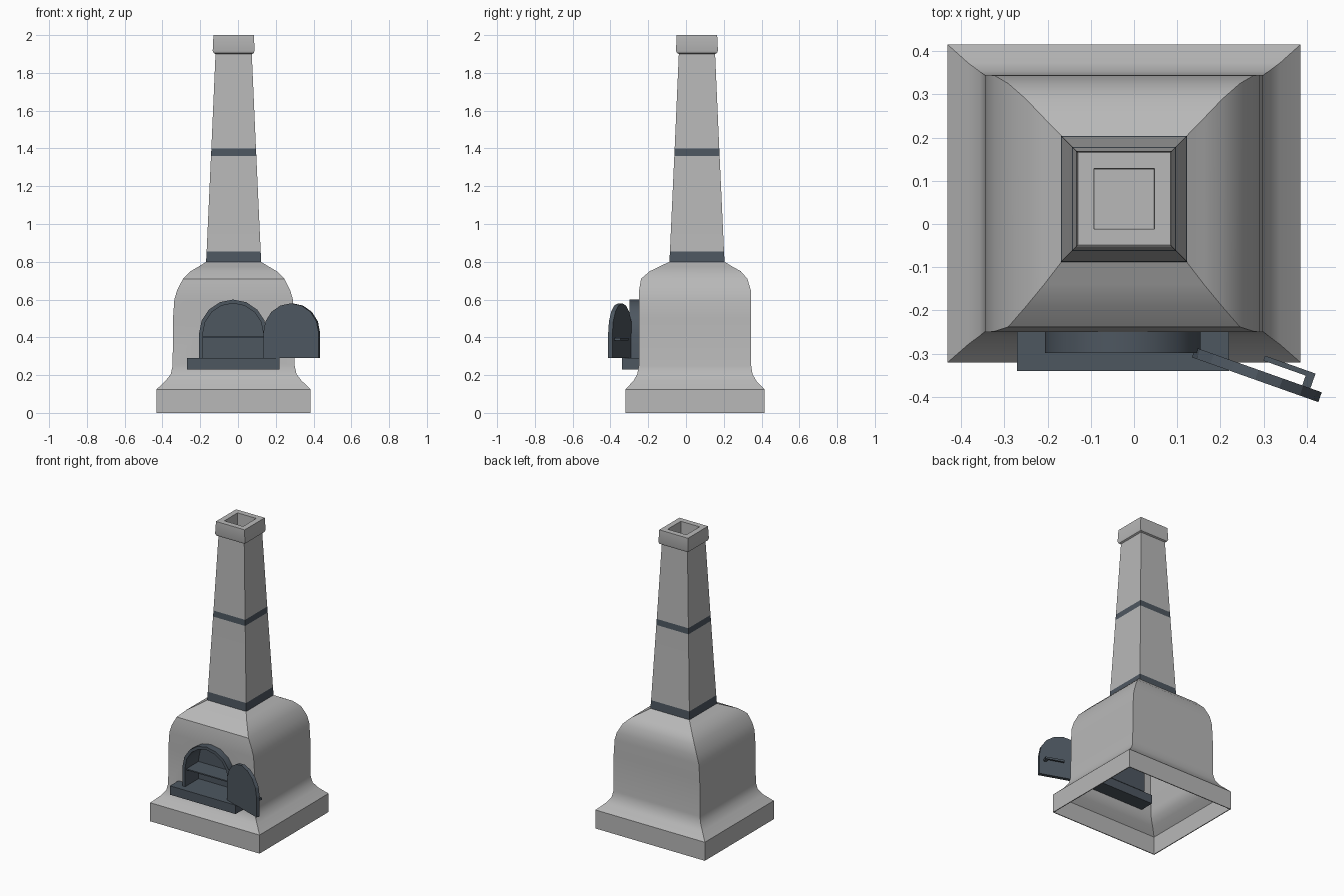
import bpy, bmesh, math
from mathutils import Matrix, Vector

cube = bpy.data.objects.get("Cube")
if cube:
    bpy.data.objects.remove(cube, do_unlink=True)


def material(name, rgb):
    m = bpy.data.materials.new(name)
    m.use_nodes = True
    m.diffuse_color = (*rgb, 1)
    bsdf = m.node_tree.nodes["Principled BSDF"]
    bsdf.inputs["Base Color"].default_value = (*rgb, 1)
    bsdf.inputs["Roughness"].default_value = 0.8
    return m


STONE = material("pale grey stone", (0.48, 0.48, 0.48))
IRON = material("slate blue iron", (0.075, 0.095, 0.118))


def finish(bm, name, mats, matrix=None):
    me = bpy.data.meshes.new(name)
    if matrix:
        bm.transform(matrix)
    bm.to_mesh(me)
    bm.free()
    ob = bpy.data.objects.new(name, me)
    bpy.context.collection.objects.link(ob)
    for m in mats:
        me.materials.append(m)
    return ob


def select(ob):
    bpy.ops.object.select_all(action="DESELECT")
    ob.select_set(True)
    bpy.context.view_layer.objects.active = ob


def smooth(ob, angle=32):
    select(ob)
    bpy.ops.object.shade_smooth_by_angle(angle=math.radians(angle))


def apply(ob, mod):
    select(ob)
    bpy.ops.object.modifier_apply(modifier=mod.name)


def loft(rings, cap=False):
    """Skin a stack of rectangles given as (z, x0, x1, y0, y1)."""
    bm = bmesh.new()
    loops = [[bm.verts.new(p) for p in ((x0, y0, z), (x1, y0, z), (x1, y1, z), (x0, y1, z))]
             for z, x0, x1, y0, y1 in rings]
    for a, b in zip(loops, loops[1:]):
        for i in range(4):
            j = (i + 1) % 4
            bm.faces.new((a[i], a[j], b[j], b[i]))
    if cap:
        bm.faces.new(loops[-1])
    return bm


def box(name, lo, hi, mat, matrix=None):
    bm = bmesh.new()
    bmesh.ops.create_cube(bm, size=1)
    size = [h - l for l, h in zip(lo, hi)]
    mid = [(h + l) / 2 for l, h in zip(lo, hi)]
    bm.transform(Matrix.Translation(mid) @ Matrix.Diagonal((*size, 1)))
    return finish(bm, name, [mat], matrix)


def arch(cx, r, z0, spring, n=8):
    """Arched outline in x and z, open at the foot."""
    pts = [(cx + r, z0)]
    for i in range(n + 1):
        a = math.pi * i / n
        pts.append((cx + r * math.cos(a), spring + r * math.sin(a)))
    return pts + [(cx - r, z0)]


def prism(name, outline, y0, y1, mat, matrix=None):
    bm = bmesh.new()
    face = bm.faces.new([bm.verts.new((x, y0, z)) for x, z in outline])
    ext = bmesh.ops.extrude_face_region(bm, geom=[face])
    verts = [v for v in ext["geom"] if isinstance(v, bmesh.types.BMVert)]
    bmesh.ops.translate(bm, vec=(0, y1 - y0, 0), verts=verts)
    bmesh.ops.recalc_face_normals(bm, faces=bm.faces)
    return finish(bm, name, [mat], matrix)


# Hollow body: half width, front and back for each height
CX, CY = -0.023, 0.058
profile = [
    (0, 0.408, -0.32, 0.415), (0.125, 0.408, -0.32, 0.415),
    (0.17, 0.36, -0.278, 0.372), (0.205, 0.333, -0.258, 0.352),
    (0.25, 0.323, -0.25, 0.345), (0.5, 0.321, -0.25, 0.345),
    (0.6, 0.314, -0.25, 0.345), (0.65, 0.299, -0.248, 0.343),
    (0.71, 0.268, -0.238, 0.325), (0.75, 0.228, -0.192, 0.29),
    (0.775, 0.185, -0.14, 0.245), (0.8, 0.145, -0.088, 0.204),
]
body = finish(loft([(z, CX - h, CX + h, f, b) for z, h, f, b in profile]), "oven_body", [STONE])
shell = body.modifiers.new("shell", "SOLIDIFY")
shell.thickness = 0.008
shell.offset = -1
apply(body, shell)

# Arched mouth cut through the front wall
AX, SPRING, SILL = -0.026, 0.42, 0.29
cutter = prism("mouth_cutter", arch(AX, 0.17, 0.28, SPRING), -0.35, -0.19, IRON)
cutter.hide_render = True
cut = body.modifiers.new("mouth", "BOOLEAN")
cut.operation = "DIFFERENCE"
cut.solver = "EXACT"
cut.object = cutter
apply(body, cut)
bpy.data.objects.remove(cutter, do_unlink=True)
smooth(body)

# Tapered chimney with two iron bands, a flared cap and a sunk flue
stack = [(0.8, 0.146), (0.855, 0.143), (1.36, 0.12), (1.4, 0.118), (1.9, 0.096),
         (1.905, 0.106), (1.918, 0.111), (2.0, 0.107), (2.0, 0.07), (1.9, 0.068)]
bm = loft([(z, CX - h, CX + h, CY - h, CY + h) for z, h in stack], cap=True)
for f in bm.faces:
    z = f.calc_center_median().z
    f.material_index = int(0.8 < z < 0.855 or 1.36 < z < 1.4)
smooth(finish(bm, "chimney", [STONE, IRON]))

# Iron arch frame, running back as the firebox vault
outer, inner = arch(AX, 0.18, SILL, SPRING), arch(AX, 0.16, SILL, SPRING)
smooth(prism("arch_frame", outer + inner[::-1], -0.298, -0.15, IRON), 25)
prism("firebox_back", outer, -0.155, -0.147, IRON)
box("hearth_slab", (-0.27, -0.34, 0.23), (0.22, -0.15, SILL), IRON)
box("inner_shelf", (AX - 0.16, -0.285, 0.398), (AX + 0.16, -0.15, 0.406), IRON)

# Open door with its handle, swung about the hinge
swing = Matrix.Translation((0.138, -0.297, 0)) @ Matrix.Rotation(math.radians(-19.5), 4, "Z")
prism("door", arch(0.155, 0.155, SILL, 0.425), -0.012, 0.012, IRON, swing)
box("handle_bar", (0.158, 0.036, 0.382), (0.282, 0.048, 0.396), IRON, swing)
box("handle_leg", (0.262, 0.01, 0.382), (0.282, 0.04, 0.396), IRON, swing)
